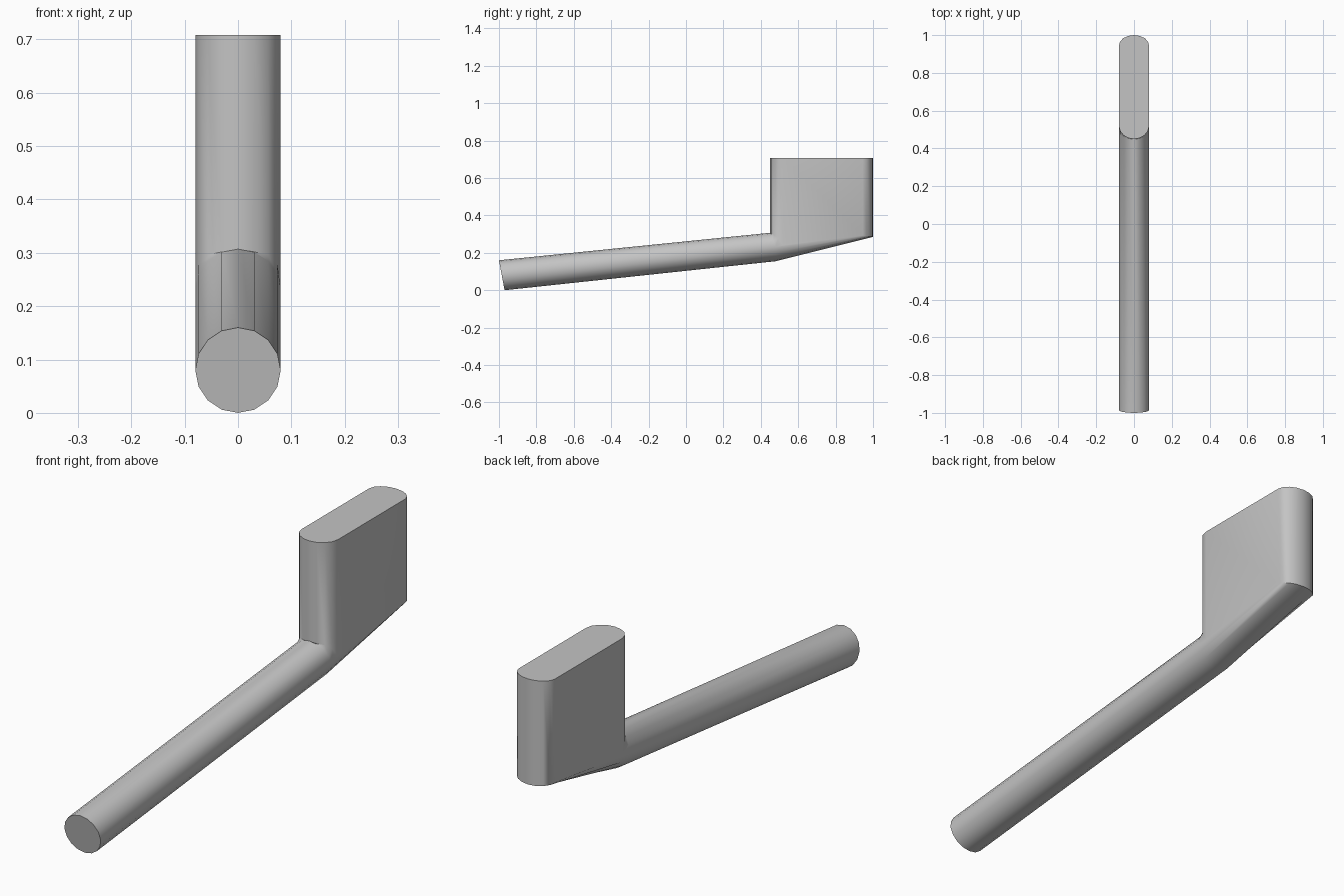
import bpy
import bmesh
from math import sin, cos, pi, radians

if "Cube" in bpy.data.objects:
    bpy.data.objects.remove(bpy.data.objects["Cube"], do_unlink=True)

grey = bpy.data.materials.new("plain grey")
grey.use_nodes = True
colour = (0.55, 0.55, 0.55, 1)
grey.diffuse_color = colour
grey.node_tree.nodes["Principled BSDF"].inputs["Base Color"].default_value = colour

SIDES = 16
HALF = SIDES // 2
R = 0.08
TOP = 0.708
bm = bmesh.new()


def arc(start, count, place):
    """Row of vertices; place(s) gives y and z from the sine of the angle."""
    row = []
    for k in range(start, start + count):
        a = 2 * pi * k / SIDES
        row.append(bm.verts.new((R * cos(a), *place(sin(a)))))
    return row


def bridge(a, b):
    for i in range(len(a) - 1):
        bm.faces.new((a[i], a[i + 1], b[i + 1], b[i]))


# Round handle, rising towards the head
end_ring = arc(0, SIDES, lambda s: (-0.985 - 0.015 * s, 0.08 + 0.08 * s))
neck_ring = arc(0, SIDES, lambda s: (0.48 - 0.03 * max(s, 0), 0.231 + 0.076 * s))
bridge(end_ring + end_ring[:1], neck_ring + neck_ring[:1])
bm.faces.new(end_ring)

# Rounded front of the head, blended into the upper half of the neck
neck_top = neck_ring[:HALF + 1]
neck_bottom = neck_ring[HALF:] + neck_ring[:1]
front_low = arc(0, HALF + 1, lambda s: (0.52 - 0.07 * s, 0.302 - 0.062 * (1 - s) ** 2))
front_high = arc(0, HALF + 1, lambda s: (0.52 - 0.07 * s, TOP))
bridge(neck_top, front_low)
bridge(front_low, front_high)

# Sloping underside and rounded back of the head
back_low = arc(HALF, HALF + 1, lambda s: (0.945 - 0.055 * s, 0.293 + 0.008 * s))
back_high = arc(HALF, HALF + 1, lambda s: (0.945 - 0.055 * s, TOP))
bridge(neck_bottom, back_low)
bridge(back_low, back_high)

# Flat top and sides of the head
bm.faces.new(front_high + back_high)
for f, b in ((0, -1), (-1, 0)):
    bm.faces.new((neck_top[f], back_low[b], back_high[b], front_high[f], front_low[f]))

bmesh.ops.recalc_face_normals(bm, faces=bm.faces)
mesh = bpy.data.meshes.new("handle_and_head")
bm.to_mesh(mesh)
bm.free()
mesh.materials.append(grey)
body = bpy.data.objects.new("handle_and_head", mesh)
bpy.context.collection.objects.link(body)

bpy.ops.object.select_all(action="DESELECT")
body.select_set(True)
bpy.context.view_layer.objects.active = body
bpy.ops.object.shade_smooth_by_angle(angle=radians(35))
